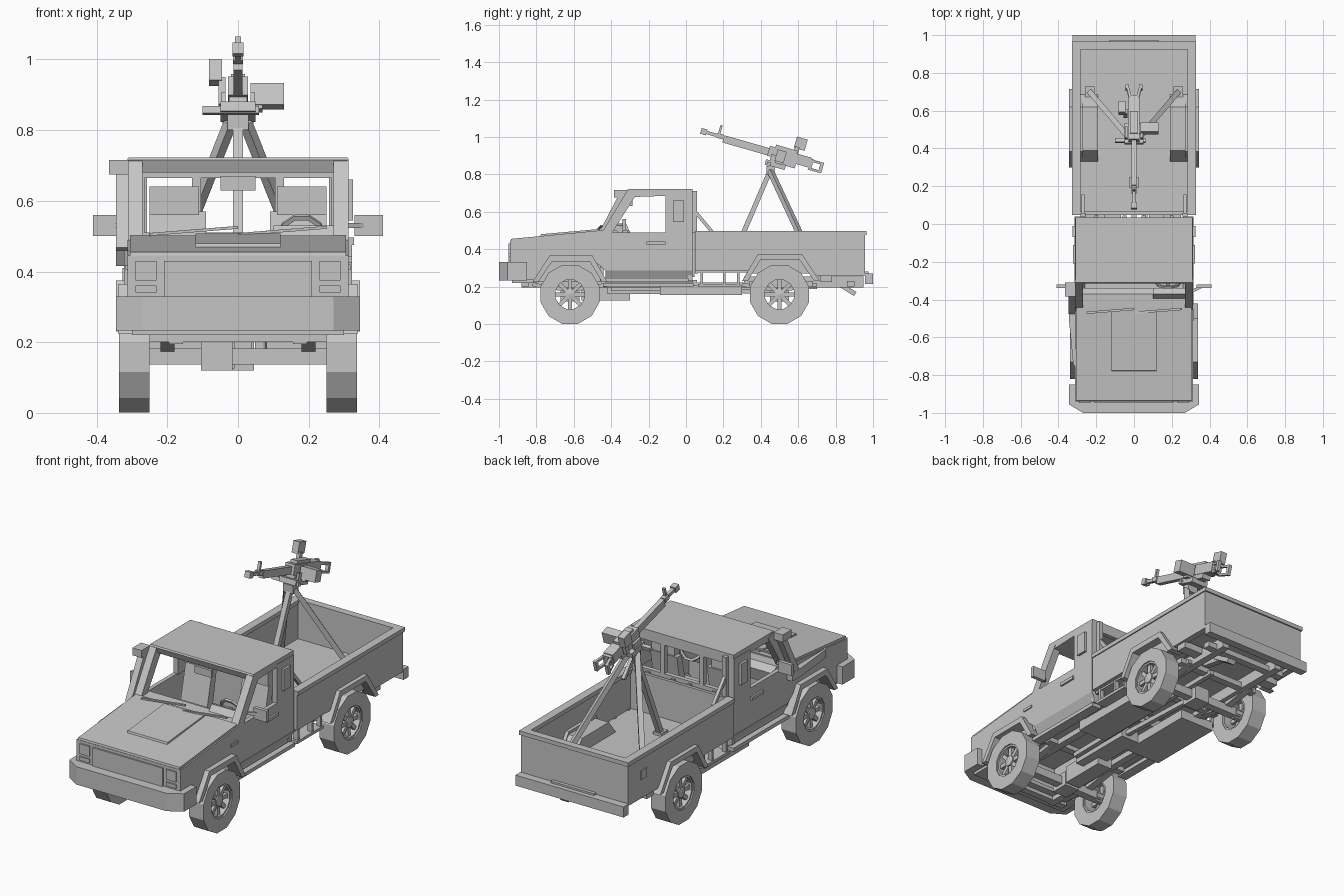
import bpy, bmesh, math
from mathutils import Vector, Matrix

mat = bpy.data.materials.new("plain_grey")
mat.diffuse_color = (0.56, 0.56, 0.56, 1)


def finish(name, bm, M=None):
    if M is not None:
        bm.transform(M)
    bmesh.ops.recalc_face_normals(bm, faces=bm.faces)
    me = bpy.data.meshes.new(name)
    bm.to_mesh(me)
    bm.free()
    me.materials.append(mat)
    ob = bpy.data.objects.new(name, me)
    bpy.context.collection.objects.link(ob)
    return ob


def extrude(name, pts, axis, a, b, M=None):
    """Extrude a flat outline from a to b along x (0), y (1) or z (2)."""
    bm = bmesh.new()
    at = (lambda p, t: (t, p[0], p[1]), lambda p, t: (p[0], t, p[1]), lambda p, t: (p[0], p[1], t))[axis]
    lo = [bm.verts.new(at(p, a)) for p in pts]
    hi = [bm.verts.new(at(p, b)) for p in pts]
    bm.faces.new(lo)
    bm.faces.new(hi)
    for i in range(len(pts)):
        j = (i + 1) % len(pts)
        bm.faces.new((lo[i], lo[j], hi[j], hi[i]))
    return finish(name, bm, M)


def box(name, x0, x1, y0, y1, z0, z1, M=None):
    return extrude(name, [(y0, z0), (y1, z0), (y1, z1), (y0, z1)], 0, x0, x1, M)


def bar(name, p, q, w, h=None):
    """Square bar from p to q."""
    p, q = Vector(p), Vector(q)
    d, h = q - p, h or w
    M = Matrix.Translation((p + q) / 2) @ d.to_track_quat('Y', 'Z').to_matrix().to_4x4()
    return box(name, -w / 2, w / 2, -d.length / 2, d.length / 2, -h / 2, h / 2, M)


def lathe(name, prof, n, M):
    """Closed ring profile of (x, radius) turned about the x axis."""
    bm = bmesh.new()
    rings = []
    for i in range(n):
        a = 2 * math.pi * (i + 0.5) / n
        rings.append([bm.verts.new((x, r * math.sin(a), r * math.cos(a))) for x, r in prof])
    for i in range(n):
        A, B = rings[i], rings[(i + 1) % n]
        for j in range(len(prof)):
            k = (j + 1) % len(prof)
            bm.faces.new((A[j], A[k], B[k], B[j]))
    return finish(name, bm, M)


def pair(name, x0, x1, *r):
    for s in (-1, 1):
        box(name, *sorted((s * x0, s * x1)), *r)


def arch(y0, y1, y2, y3, zb, zt, t):
    """Wheel arch flare outline."""
    return [(y0, zb), (y1, zt), (y2, zt), (y3, zb),
            (y3 - t, zb), (y2 - t * .5, zt - t), (y1 + t * .5, zt - t), (y0 + t, zb)]


# --- side panels, flares, doors, bed sides
front_side = [(-.94, .235), (-.94, .44), (-.445, .49), (.035, .49), (.035, .285), (-.43, .285),
              (-.50, .345), (-.73, .345), (-.80, .235)]
bed_side = [(.048, .285), (.048, .48), (.957, .48), (.957, .257), (.70, .257), (.62, .35),
            (.40, .35), (.33, .285)]
for s in (-1, 1):
    X = lambda a, b: (s * a, s * b)
    extrude("front_side_panel", front_side, 0, *X(.29, .312))
    extrude("bed_side", bed_side, 0, *X(.288, .322))
    extrude("front_flare", arch(-.82, -.73, -.50, -.42, .225, .365, .03), 0, *X(.27, .34))
    extrude("rear_flare", arch(.30, .385, .62, .715, .23, .375, .03), 0, *X(.27, .345))
    # slanted rocker under the door
    extrude("rocker", [(s * .314, .286), (s * .28, .22), (s * .25, .22), (s * .28, .286)], 1, -.43, .035)
    # inner fender
    box("inner_fender", *sorted(X(.225, .235)), -.93, -.45, .225, .44)
    # cab pillars and quarter panel with its raised pane
    extrude("front_pillar", [(-.455, .48), (-.31, .72), (-.26, .70), (-.40, .48)], 0, *X(.27, .312))
    box("quarter_panel", *sorted(X(.285, .312)), -.11, .035, .485, .70)
    box("quarter_pane", *sorted(X(.31, .325)), -.07, -.01, .545, .66)
    box("door_handle", *sorted(X(.31, .322)), -.21, -.11, .425, .442)
    box("side_lamp", *sorted(X(.31, .318)), -.51, -.45, .405, .42)
    # mirror
    bar("mirror_arm", (s * .30, -.36, .53), (s * .36, -.33, .53), .015)
    box("mirror", *sorted(X(.33, .41)), -.34, -.32, .5, .56)
    # bed rails and wheel wells
    box("bed_rail", *sorted(X(.283, .328)), .048, .957, .475, .497)
    extrude("wheel_well", [(.32, .27), (.39, .36), (.62, .36), (.70, .27)], 0, *X(.19, .30))
    # side step cage
    for y in (.085, .205, .28):
        box("step_post", *sorted(X(.28, .305)), y - .007, y + .007, .205, .29)
    box("step_tread", *sorted(X(.20, .31)), .065, .29, .20, .215)
    box("sill_board", *sorted(X(.26, .315)), -.44, .04, .20, .22)

# --- hood, nose and firewall
extrude("hood", [(-.94, .435), (-.935, .455), (-.44, .502), (-.44, .475)], 0, -.305, .305)
extrude("hood_bulge", [(-.78, .465), (-.775, .48), (-.46, .508), (-.46, .49)], 0, -.12, .12)
box("nose_panel", -.312, .312, -.94, -.91, .235, .445)
box("grille", -.21, .21, -.948, -.935, .33, .43)
pair("headlight", .23, .29, -.948, -.935, .375, .43)
pair("indicator", .23, .29, -.948, -.935, .34, .36)
box("firewall", -.30, .30, -.46, -.44, .23, .49)
extrude("front_bumper", [(-.345, -.85), (-.345, -.955), (-.27, -1), (.27, -1), (.345, -.955),
                         (.345, -.85), (.31, -.85), (.31, -.93), (-.31, -.93), (-.31, -.85)],
        2, .233, .33)
box("front_valance", -.30, .30, -.93, -.80, .22, .24)
for x in (-.25, .0):
    bar("wiper", (x, -.47, .505), (x + .25, -.45, .525), .012, .008)

# --- cab
extrude("roof", [(-.315, .715), (-.31, .722), (.035, .722), (.035, .69), (-.25, .68), (-.30, .68)],
        0, -.31, .31)
box("cab_back_lower", -.30, .30, .01, .035, .23, .51)
pair("rear_window_side", .265, .295, .01, .035, .5, .70)
pair("rear_window_bar", .105, .13, .01, .035, .5, .70)
box("rear_window_header", -.30, .30, .01, .035, .665, .70)
box("cab_floor", -.29, .29, -.45, .03, .225, .24)
extrude("dashboard", [(-.45, .40), (-.45, .495), (-.37, .50), (-.34, .47), (-.36, .40)], 0, -.285, .285)
extrude("instrument_hood", [(-.40, .49), (-.37, .53), (-.34, .52), (-.34, .48)], 0, .10, .27)
box("rear_view_mirror", -.05, .05, -.30, -.285, .63, .67)
for s in (-1, 1):
    x0, x1 = sorted((s * .09, s * .25))
    box("seat_cushion", x0, x1, -.26, -.08, .24, .37)
    extrude("seat_back", [(-.14, .35), (-.09, .35), (-.05, .57), (-.09, .57)], 0, x0, x1)
    box("headrest", *sorted((s * .11, s * .25)), -.10, -.06, .56, .64)
tilt = (Matrix.Translation((.18, -.31, .50)) @ Matrix.Rotation(math.radians(25), 4, 'X')
        @ Matrix.Rotation(math.pi / 2, 4, 'Z'))
lathe("steering_wheel", [(-.006, .055), (-.006, .068), (.006, .068), (.006, .055)], 10, tilt)
bar("steering_column", (.18, -.37, .47), (.18, -.31, .50), .02)
bar("steering_spoke", (.12, -.31, .50), (.24, -.31, .50), .012)

# --- snorkel on one side
box("snorkel_head", -.365, -.31, -.385, -.31, .675, .715)
bar("snorkel_pipe", (-.328, -.345, .68), (-.328, -.46, .46), .035)
extrude("snorkel_base", [(-.345, -.50), (-.345, -.42), (-.31, -.42), (-.31, -.76), (-.322, -.74)], 2, .415, .46)

# --- bed
box("bed_floor", -.30, .30, .05, .95, .275, .285)
box("bed_front_wall", -.30, .30, .048, .065, .27, .495)
box("tailgate", -.322, .322, .925, .957, .257, .48)
box("tailgate_rail", -.328, .328, .925, .965, .475, .497)
box("rear_bumper", -.325, .325, .957, 1.0, .213, .27)
box("bumper_step", -.13, .13, .955, .975, .27, .28)
box("filler_flap", -.327, -.32, .80, .85, .36, .41)
for x in (-.27, .27):
    box("guard_post", x - .012, x + .012, .036, .058, .49, .71)
    bar("guard_brace", (x, .05, .60), (x, .15, .48), .018)
for x in (-.2, -.05, .05, .2):
    box("cab_back_rib", x - .01, x + .01, .035, .046, .25, .50)

# --- wheels
for wy in (-.62, .50):
    for s in (-1, 1):
        M = Matrix.Translation((0, wy, .158)) @ Matrix.Scale(s, 4, (1, 0, 0))
        lathe("tyre", [(.25, .09), (.25, .163), (.337, .163), (.337, .09)], 12, M)
        lathe("rim", [(.255, .08), (.255, .092), (.33, .092), (.33, .08)], 12, M)
        lathe("hub", [(.25, .001), (.25, .03), (.325, .03), (.33, .001)], 8, M)
        for i in range(8):
            R = M @ Matrix.Rotation(i * math.pi / 4, 4, 'X')
            box("spoke", .30, .318, -.011, .011, .02, .085, R)
    # axle and springs
    bar("axle", (-.28, wy, .16), (.28, wy, .16), .045)
    dx = -.06 if wy < 0 else 0
    box("differential", dx - .045, dx + .045, wy - .05, wy + .05, .12, .20)
    for s in (-1, 1):
        bar("leaf_spring", (s * .20, wy - .2, .21), (s * .20, wy, .18), .04, .02)
        bar("leaf_spring", (s * .20, wy, .18), (s * .20, wy + .2, .21), .04, .02)

# --- chassis
for y0, y1, z1 in ((-.88, .06, .235), (.06, .31, .222), (.31, .95, .255)):
    pair("chassis_rail", .155, .195, y0, y1, .195, z1)
for y in (-.86, -.40, -.12, .36, .66, .88):
    box("cross_member", -.25, .25, y - .02, y + .02, .20, .23)
box("engine_sump", -.10, -.01, -.56, -.30, .125, .22)
box("gearbox", -.07, .04, -.42, -.05, .16, .23)
box("fuel_tank", -.28, -.07, -.14, .30, .155, .205)
box("side_tank", .08, .25, -.14, .30, .155, .205)
bar("drive_shaft", (0, -.05, .19), (0, .48, .17), .025)
bar("exhaust_pipe", (.06, -.40, .19), (.06, .70, .20), .025)
bar("tail_pipe", (.10, .70, .235), (.10, .82, .215), .035)
bar("tail_pipe_end", (.10, .80, .225), (.10, .905, .16), .05, .025)
pair("bed_outrigger", .19, .31, .72, .78, .225, .262)

# --- tripod
for foot, tx in (((0, .22, .285), 0), ((-.235, .70, .285), -.022), ((.235, .70, .285), .022)):
    bar("tripod_leg", foot, (tx, .45, .82), .028, .026)
    box("tripod_foot", foot[0] - .025, foot[0] + .025, foot[1] - .03, foot[1] + .028, .28, .30)
box("tripod_head", -.03, .03, .43, .475, .80, .845)

# --- mounted gun, built level then tilted muzzle-up
G = Matrix.Translation((0, .5, .912)) @ Matrix.Rotation(math.radians(-16), 4, 'X')
for name, r in {
    "gun_muzzle": (-.016, .016, -.437, -.405, -.016, .016),
    "gun_barrel": (-.009, .009, -.41, -.05, -.009, .009),
    "gun_front_sight": (-.008, .008, -.345, -.333, .0, .06),
    "gun_sight_collar": (-.014, .014, -.35, -.315, -.012, .014),
    "gun_barrel_sleeve": (-.013, .013, -.31, -.05, -.028, .012),
    "gun_receiver": (-.028, .028, -.06, .17, -.03, .025),
    "gun_top_cover": (-.02, .02, -.03, .09, .025, .04),
    "gun_cradle": (-.05, .05, -.06, .05, -.078, -.05),
    "gun_cradle_block": (-.025, .025, -.04, .10, -.055, -.03),
    "gun_cradle_pin": (-.10, .06, -.05, -.03, -.08, -.06),
    "gun_ammo_box": (.035, .13, -.015, .035, -.045, .018),
    "gun_ammo_tray": (.02, .07, -.01, .03, -.056, -.045),
    "gun_sight_bracket": (-.055, -.035, .07, .095, -.02, .06),
    "gun_optic": (-.082, -.045, .065, .125, .05, .112),
    "gun_back_plate": (-.025, .025, .17, .185, -.035, .02),
}.items():
    box(name, *r, G)
for s in (-1, 1):
    box("gun_cradle_cheek", *sorted((s * .035, s * .047)), -.04, .02, -.07, -.015, G)
    for z in (-.035, .01):
        bar("gun_grip_arm", G @ Vector((s * .018, .17, z)), G @ Vector((s * .036, .24, z)), .014, .012)
    box("gun_grip", *sorted((s * .026, s * .044)), .225, .243, -.041, .016, G)
